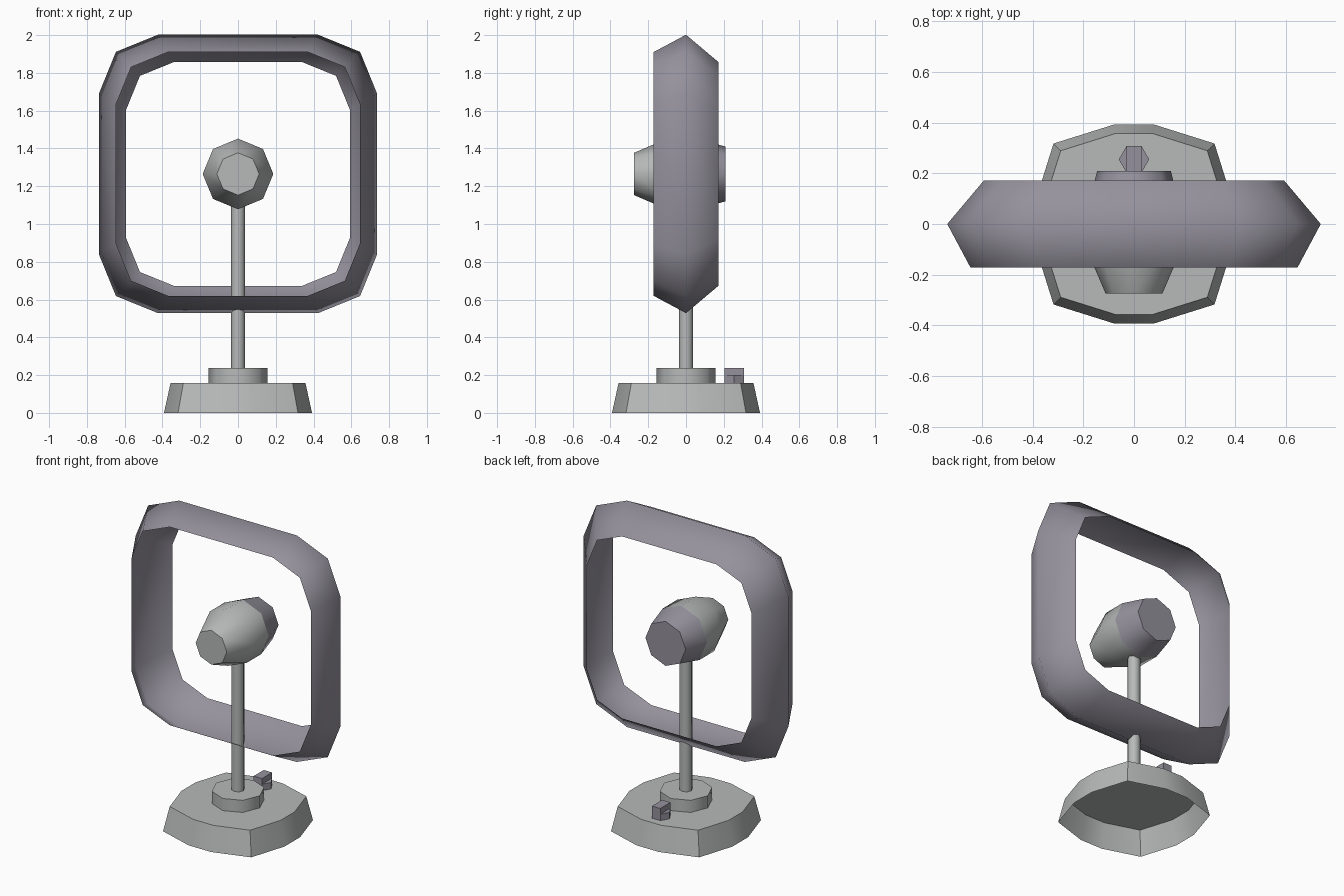
import bpy, math
from mathutils import Vector

cube = bpy.data.objects.get("Cube")
if cube:
    bpy.data.objects.remove(cube, do_unlink=True)


def material(name, rgb):
    m = bpy.data.materials.new(name)
    m.use_nodes = True
    m.diffuse_color = (*rgb, 1)
    m.node_tree.nodes["Principled BSDF"].inputs["Base Color"].default_value = (*rgb, 1)
    return m


LIGHT = material("light_grey", (0.47, 0.49, 0.48))
PURPLE = material("purple_grey", (0.30, 0.285, 0.335))


def regular(sides, start=0.0):
    """Unit polygon."""
    return [(math.cos(start + math.tau * i / sides), math.sin(start + math.tau * i / sides))
            for i in range(sides)]


def rounded_square(flat, corner):
    """Unit square whose corners each have three points."""
    quarter = [(1, flat), (corner, corner), (flat, 1)]
    points = []
    for _ in range(4):
        points += quarter
        quarter = [(-v, u) for u, v in quarter]
    return points


def loft(name, outline, rings, mat, centre=(0, 0, 0), along_y=False,
         cap_start=False, cap_end=True, angle=50):
    """Skin scaled copies of an outline; rings hold (distance, scale)."""
    n = len(outline)
    verts = []
    for d, s in rings:
        for u, v in outline:
            p = Vector((u * s, d, v * s)) if along_y else Vector((u * s, v * s, d))
            verts.append(p + Vector(centre))
    faces = []
    for r in range(len(rings) - 1):
        for i in range(n):
            j = (i + 1) % n
            faces.append((r * n + i, r * n + j, (r + 1) * n + j, (r + 1) * n + i))
    if cap_start:
        faces.append(tuple(reversed(range(n))))
    if cap_end:
        faces.append(tuple((len(rings) - 1) * n + i for i in range(n)))
    if along_y:
        faces = [tuple(reversed(f)) for f in faces]
    mesh = bpy.data.meshes.new(name)
    mesh.from_pydata(verts, [], faces)
    mesh.materials.append(mat)
    ob = bpy.data.objects.new(name, mesh)
    bpy.context.collection.objects.link(ob)
    bpy.ops.object.select_all(action='DESELECT')
    ob.select_set(True)
    bpy.context.view_layer.objects.active = ob
    bpy.ops.object.shade_smooth_by_angle(angle=math.radians(angle))
    return ob


HUB = (0, 0, 1.265)
octagon = regular(8)

# Stand: hollow foot, collar and post
loft("base", rounded_square(0.205, 0.81), [(0, 0.392), (0.158, 0.357)], LIGHT)
loft("collar", octagon, [(0.158, 0.157), (0.237, 0.157)], LIGHT)
loft("post", octagon, [(0.237, 0.038), (1.2, 0.038)], LIGHT)

# Switch on the back of the base: hexagonal foot with a raised grip
hexagon = regular(6)
loft("switch_foot", hexagon, [(0.158, 0.06), (0.2, 0.06)], PURPLE, (0, 0.255, 0), angle=20)
grip = [(-0.5, -0.87), (0.5, -0.87), (0.5, 0.87), (-0.5, 0.87)]
loft("switch_grip", grip, [(0.2, 0.06), (0.237, 0.06)], PURPLE, (0, 0.255, 0), angle=20)

# Motor housing with a darker rear cover
loft("motor_front", octagon, [(-0.275, 0.112), (-0.1, 0.187), (0.05, 0.187)], LIGHT, HUB,
     along_y=True, cap_start=True, cap_end=False)
loft("motor_cover", octagon, [(0.05, 0.187), (0.21, 0.145)], PURPLE, HUB, along_y=True)

# Frame: open V-shaped band around the hub
loft("frame", rounded_square(0.575, 0.877), [(-0.172, 0.645), (0, 0.737), (0.172, 0.592)],
     PURPLE, HUB, along_y=True, cap_end=False, angle=80)
